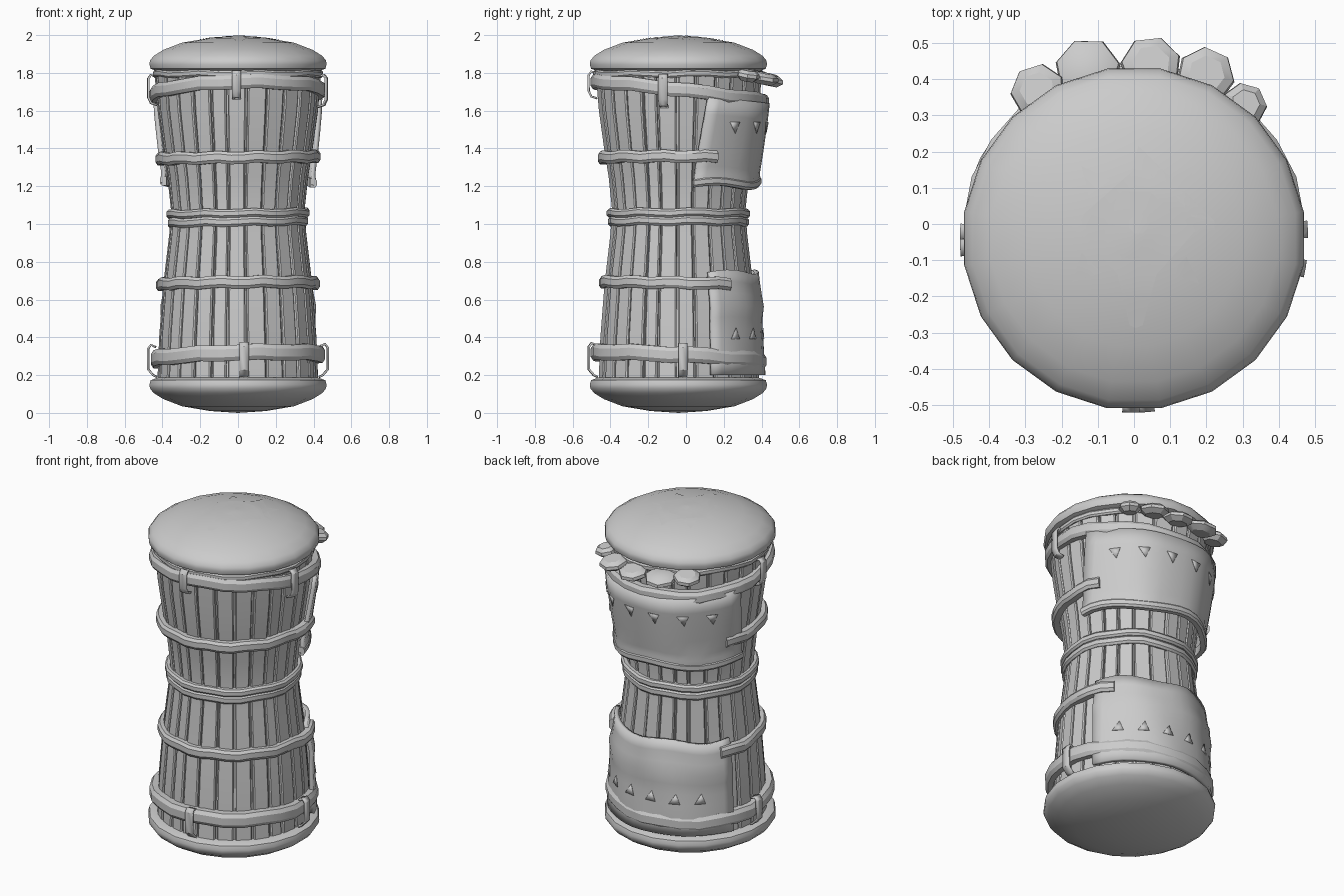
import bpy, bmesh, math, random
from mathutils import Matrix, Vector

if "Cube" in bpy.data.objects:
    bpy.data.objects.remove(bpy.data.objects["Cube"])

random.seed(4)
CY = -0.04  # drum axis lies slightly forward of the origin

grey = bpy.data.materials.new("plain_grey")
grey.diffuse_color = (0.6, 0.6, 0.6, 1)
grey.use_nodes = True
grey.node_tree.nodes["Principled BSDF"].inputs["Base Color"].default_value = grey.diffuse_color


def finish(name, bm, thick=0):
    bmesh.ops.recalc_face_normals(bm, faces=bm.faces)
    me = bpy.data.meshes.new(name)
    bm.to_mesh(me)
    bm.free()
    me.materials.append(grey)
    ob = bpy.data.objects.new(name, me)
    bpy.context.collection.objects.link(ob)
    if thick:
        m = ob.modifiers.new("thickness", 'SOLIDIFY')
        m.thickness, m.offset = thick, 0
    return ob


def polar(a, r, z):
    a = math.radians(a)
    return Vector((r * math.cos(a), CY + r * math.sin(a), z))


def surf(name, nu, nv, f, wrap_u=False, wrap_v=False, caps=False, thick=0):
    """Grid surface; f(i, j) gives (angle, radius, height)."""
    bm = bmesh.new()
    g = [[bm.verts.new(polar(*f(i, j))) for j in range(nv)] for i in range(nu)]
    for i in range(nu if wrap_u else nu - 1):
        for j in range(nv if wrap_v else nv - 1):
            k, l = (i + 1) % nu, (j + 1) % nv
            bm.faces.new((g[i][j], g[k][j], g[k][l], g[i][l]))
    if caps:
        bm.faces.new(g[0])
        bm.faces.new(g[-1])
    bmesh.ops.remove_doubles(bm, verts=bm.verts, dist=1e-5)
    return finish(name, bm, thick)


def lerp(x, pts):
    for (x0, y0), (x1, y1) in zip(pts, pts[1:]):
        if x <= x1:
            return y0 + (y1 - y0) * max(0, x - x0) / (x1 - x0)
    return pts[-1][1]


BODY = [(.15, .422), (.4, .412), (.68, .39), (.95, .358), (1.08, .35),
        (1.25, .368), (1.4, .392), (1.6, .42), (1.84, .44)]
DOME = [(0, 1.995), (.15, 1.985), (.3, 1.96), (.4, 1.922), (.452, 1.89),
        (.472, 1.865), (.475, 1.845), (.468, 1.822), (.43, 1.808), (0, 1.808)]


def body(z):
    return lerp(z, BODY)


def dome(r):
    return lerp(r, DOME[:6])


# Drum heads, top and bottom
surf("top_head", 20, len(DOME), lambda i, j: (9 + 18 * i, *DOME[j]), wrap_u=True)
surf("bottom_head", 20, len(DOME),
     lambda i, j: (9 + 18 * i, DOME[j][0], 1.995 - DOME[j][1]), wrap_u=True)

# Wooden staves over a dark-gap core
ZS = [.15, .4, .68, .95, 1.08, 1.25, 1.4, 1.6, 1.84]
surf("body_core", 28, 9, lambda i, j: (i * 360 / 28, body(ZS[j]) - .014, ZS[j]), wrap_u=True)
N = 26
cuts = [i * 360 / N + random.uniform(-1.8, 1.8) for i in range(N)]
cuts.append(cuts[0] + 360)
for s in range(N):
    a0, a1 = cuts[s] + .35, cuts[s + 1] - .35
    lift = random.uniform(-.004, .005)
    cols = [(a0, -.025), (a0 + .3, -.003), (a0 + 1.3, .002),
            (a1 - 1.3, .002), (a1 - .3, -.003), (a1, -.025)]
    surf("stave", 6, 9, lambda i, j: (cols[i][0], body(ZS[j]) + cols[i][1] + lift, ZS[j]))

# Bands: rounded-rectangle section swept around the drum
SEC = [(-.5, -1), (.25, -1), (.5, -.5), (.5, .5), (.25, 1), (-.5, 1)]


def band(name, r, z, h, t=.04, tilt=(0, 0), arc=None, lift=0, n=26):
    a0, a1 = arc or (-90, 270)

    def f(i, j):
        a = a0 + (a1 - a0) * i / (n if not arc else n - 1)
        c, s = math.cos(math.radians(a)), math.sin(math.radians(a))
        zz = z + tilt[0] * c + tilt[1] * s + .005 * math.sin(i * 1.9)
        rr = r - t / 2 + lift * min(1, max(0, s * 3 + .2))
        return a, rr + SEC[j][0] * t, zz + SEC[j][1] * h
    return surf(name, n, 6, f, wrap_u=not arc, wrap_v=True, caps=bool(arc))


band("rim_cord", .452, 1.795, .018, .03)
band("upper_hoop", .466, 1.70, .037, .05, (.012, -.052), lift=.014)
band("upper_strap", .428, 1.352, .032, .045, (.006, 0), (-208, 28), .022)
band("waist_band_upper", .38, 1.057, .022, .04, (.004, 0))
band("waist_band_lower", .373, 1.012, .024, .04, (.006, 0))
band("lower_strap", .42, .685, .032, .045, (.004, -.008), (-212, 39), .028)
band("lower_hoop", .465, .297, .042, .055, (.012, -.022))

# Clips folded over the hoops
for a, zt, zb in ((-91, 1.808, 1.665), (-10, 1.79, 1.62), (183, 1.79, 1.63),
                  (-86, .37, .19), (3, .365, .19), (178, .36, .19)):
    hi = zt > 1
    path = [(.435, zt - .012), (.462, zt), (.476, zt - .02), (.476, zb + .04),
            (.462 if hi else .45, zb + .01), (.43, zb)]
    surf("hoop_clip", 3, 6, lambda i, j: (a + (i - 1) * 2.9, *path[j]), thick=.011)


# Cloth wraps on the back
def upper_r(a, z):
    s = math.sin(math.radians(a))
    return body(z) + .026 + .026 * s + .005 * math.sin(a * .13) + (.008 if z < 1.25 else 0)


def lower_r(a, z):
    s = math.sin(math.radians(a))
    bulge = .014 * math.exp(-((z - .57) / .06) ** 2)
    return body(z) + .02 + .008 * s + bulge + .003 * math.sin(a * .15 + z * 9)


UZ = [0, .05, .12, .2, .4, .6, .8, 1]


def upper_cloth(i, j):
    v = UZ[j]
    lo = 11 + 9 * v
    a = lo + (180 - 2 * lo) * i / 18
    top = 1.695 - .055 * math.sin(math.radians(a))
    low = 1.205 + .012 * math.sin(i * .8)
    z = low + (top - low) * v
    return a, upper_r(a, z), z


def lower_cloth(i, j):
    a = 23 + 134 * i / 18
    z = .2 + (.545 + .012 * math.sin(i * .7)) * j / 9
    return a, lower_r(a, z), z


surf("upper_cloth", 19, 8, upper_cloth, thick=.024)
surf("lower_cloth", 19, 10, lower_cloth, thick=.024)
surf("upper_cloth_hem", 19, 6, lambda i, j: (
    upper_cloth(i, 0)[0], upper_cloth(i, 0)[1] + SEC[j][0] * .036,
    upper_cloth(i, 0)[2] + .012 + SEC[j][1] * .024), wrap_v=True, caps=True)

# Triangle marks on the cloth
for rad, z, d, angs in ((upper_r, 1.54, -.06, range(40, 150, 20)),
                        (lower_r, .39, .06, range(42, 150, 18))):
    for a in angs:
        bm = bmesh.new()
        bm.faces.new([bm.verts.new(polar(b, rad(b, y) + .016, y))
                      for b, y in ((a - 4, z), (a + 4, z), (a + 1, z + d))])
        finish("cloth_mark", bm, .003)

# Sun emblem laid over the domed top head
STAR = [(.012, .215), (.002, .18), (-.005, .145), (-.15, .018), (-.205, .01),
        (-.205, -.012), (-.15, -.022), (-.045, -.14), (-.012, -.28), (.005, -.287),
        (.024, -.28), (.062, -.14), (.167, -.022), (.222, -.016), (.222, .008),
        (.162, .02), (.035, .145), (.024, .205)]


def octagon(cx, cy, r):
    return [(cx + r * math.cos(math.radians(22.5 + 45 * k)),
             cy + r * math.sin(math.radians(22.5 + 45 * k))) for k in range(8)]


def emblem(name, pts, up):
    bm = bmesh.new()
    bm.faces.new([bm.verts.new((x, y, 0)) for x, y in pts])
    bmesh.ops.triangulate(bm, faces=bm.faces)
    bmesh.ops.subdivide_edges(bm, edges=bm.edges, cuts=3, use_grid_fill=True)
    for v in bm.verts:
        v.co.z = dome(math.hypot(v.co.x, v.co.y - CY)) + up
    finish(name, bm)


emblem("emblem_star", STAR, .002)
emblem("emblem_octagon", octagon(.007, -.003, .1), .0035)
emblem("emblem_centre", octagon(.012, 0, .028), .005)
for tri in ([(-.145, .16), (-.065, .12), (-.125, .08)], [(.165, .16), (.085, .12), (.15, .083)],
            [(-.145, -.08), (-.09, -.135), (-.17, -.16)], [(.145, -.09), (.1, -.135), (.18, -.165)]):
    emblem("emblem_triangle", tri, .002)

# Flat pebbles tucked under the back rim
for x, y, z, w, turn in ((-.265, .367, 1.785, .078, 10), (-.128, .425, 1.77, .092, 60),
                         (.047, .437, 1.763, .085, 38), (.198, .41, 1.772, .082, 25),
                         (.305, .328, 1.787, .064, 50)):
    bm = bmesh.new()
    rings = [[bm.verts.new((w * k * math.cos(q * math.tau / 7), w * k * math.sin(q * math.tau / 7), h))
              for q in range(7)] for k, h in ((.62, -.03), (1, -.006), (.95, .012), (.62, .028))]
    for lo, up in zip(rings, rings[1:]):
        for q in range(7):
            bm.faces.new((lo[q], lo[(q + 1) % 7], up[(q + 1) % 7], up[q]))
    bm.faces.new(rings[0])
    bm.faces.new(rings[-1])
    out = math.atan2(y - CY, x)
    bm.transform(Matrix.Translation((x, y, z)) @ Matrix.Rotation(out, 4, 'Z')
                 @ Matrix.Rotation(math.radians(12), 4, 'Y')
                 @ Matrix.Rotation(math.radians(turn), 4, 'Z'))
    finish("rim_pebble", bm)

# Smooth shading with crisp edges
bpy.ops.object.select_all(action='SELECT')
bpy.context.view_layer.objects.active = bpy.context.selected_objects[0]
bpy.ops.object.shade_smooth_by_angle(angle=math.radians(32))
